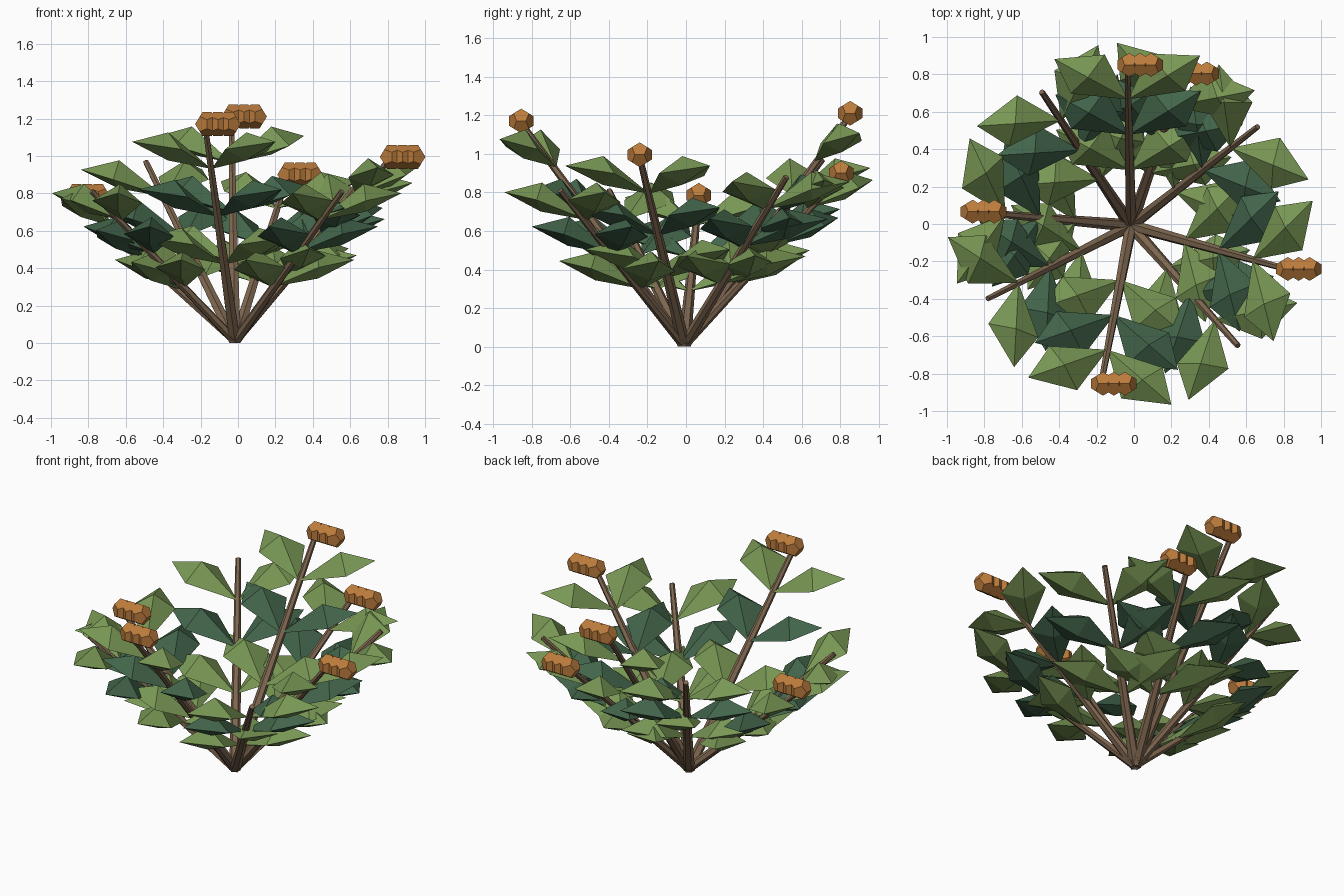
import bpy, bmesh
from math import radians, cos, sin, sqrt
from mathutils import Vector

if "Cube" in bpy.data.objects:
    bpy.data.objects.remove(bpy.data.objects["Cube"])


def material(name, rgb):
    m = bpy.data.materials.new(name)
    m.diffuse_color = (*rgb, 1)
    m.use_nodes = True
    m.node_tree.nodes["Principled BSDF"].inputs["Base Color"].default_value = m.diffuse_color
    return m


BARK = material("bark", (0.21, 0.135, 0.08))
LIGHT = material("light_green", (0.19, 0.31, 0.09))
DARK = material("dark_green", (0.055, 0.13, 0.07))
ORANGE = material("orange", (0.50, 0.20, 0.045))
ROOT = Vector((-0.016, -0.009, 0))


def make_object(name, bm, mat):
    bmesh.ops.recalc_face_normals(bm, faces=bm.faces)
    mesh = bpy.data.meshes.new(name)
    bm.to_mesh(mesh)
    bm.free()
    mesh.materials.append(mat)
    obj = bpy.data.objects.new(name, mesh)
    obj.location = ROOT
    bpy.context.collection.objects.link(obj)
    return obj


def stem(tip):
    # tapered six-sided branch from the root to its tip
    bm = bmesh.new()
    bmesh.ops.create_cone(bm, cap_ends=True, segments=6, radius1=0.034,
                          radius2=0.016, depth=tip.length)
    bmesh.ops.translate(bm, verts=bm.verts, vec=(0, 0, tip.length / 2))
    rot = Vector((0, 0, 1)).rotation_difference(tip).to_matrix()
    bmesh.ops.rotate(bm, verts=bm.verts, matrix=rot)
    for v in bm.verts:
        v.co.z = max(v.co.z, 0)
    make_object("stem", bm, BARK)


def leaf(base, heading, side, mat):
    # faceted kite with a raised ridge on top and a shallower one below
    along = Vector((cos(heading), sin(heading), 0))
    outer = Vector((-sin(heading), cos(heading), 0)) * -side
    up = Vector((0, 0, 1))

    def point(a, o, z):
        return base + along * a + outer * o + up * z

    bm = bmesh.new()
    root = bm.verts.new(point(0, 0, 0.02))
    tip = bm.verts.new(point(0.45, 0, 0.165))
    out = bm.verts.new(point(0.225, 0.15, 0.125))
    inn = bm.verts.new(point(0.285, -0.12, 0.112))
    top = bm.verts.new(point(0.245, 0, 0.215))
    low = bm.verts.new(point(0.25, 0.01, 0.065))
    ring = [root, out, tip, inn]
    for i in range(4):
        a, b = ring[i], ring[(i + 1) % 4]
        bm.faces.new((a, b, top))
        bm.faces.new((b, a, low))
    make_object("leaf", bm, mat)


def berries(tip):
    # row of three twelve-sided berries
    g = (1 + sqrt(5)) / 2
    signs = (-1, 1)
    pts = [(a, b, c) for a in signs for b in signs for c in signs]
    for a in signs:
        for b in signs:
            pts += [(0, a * g, b / g), (a / g, 0, b * g), (a * g, b / g, 0)]
    for i in range(3):
        bm = bmesh.new()
        centre = tip + Vector((0.01 + i * 0.058, 0, 0.01))
        for p in pts:
            bm.verts.new(centre + Vector(p) * 0.0395)
        bmesh.ops.convex_hull(bm, input=bm.verts)
        bmesh.ops.dissolve_limit(bm, angle_limit=radians(5),
                                 verts=bm.verts, edges=bm.edges)
        make_object("berry", bm, ORANGE)


# branch heading in degrees, tip height, carries berries
BRANCHES = [(91.3, 1.20, True), (71, 0.89, True), (38, 0.88, False),
            (-15.6, 0.985, True), (-48.3, 0.81, False), (-100.7, 1.16, True),
            (-153, 0.81, False), (175, 0.775, True), (123.7, 0.97, False)]

for deg, height, fruit in BRANCHES:
    ang = radians(deg)
    tip = Vector((0.86 * cos(ang), 0.86 * sin(ang), height))
    stem(tip)
    for t, mat in ((0.345, LIGHT), (0.565, DARK), (0.785, LIGHT)):
        for side in (-1, 1):
            leaf(tip * t, ang + side * radians(60), side, mat)
    if fruit:
        berries(tip)
